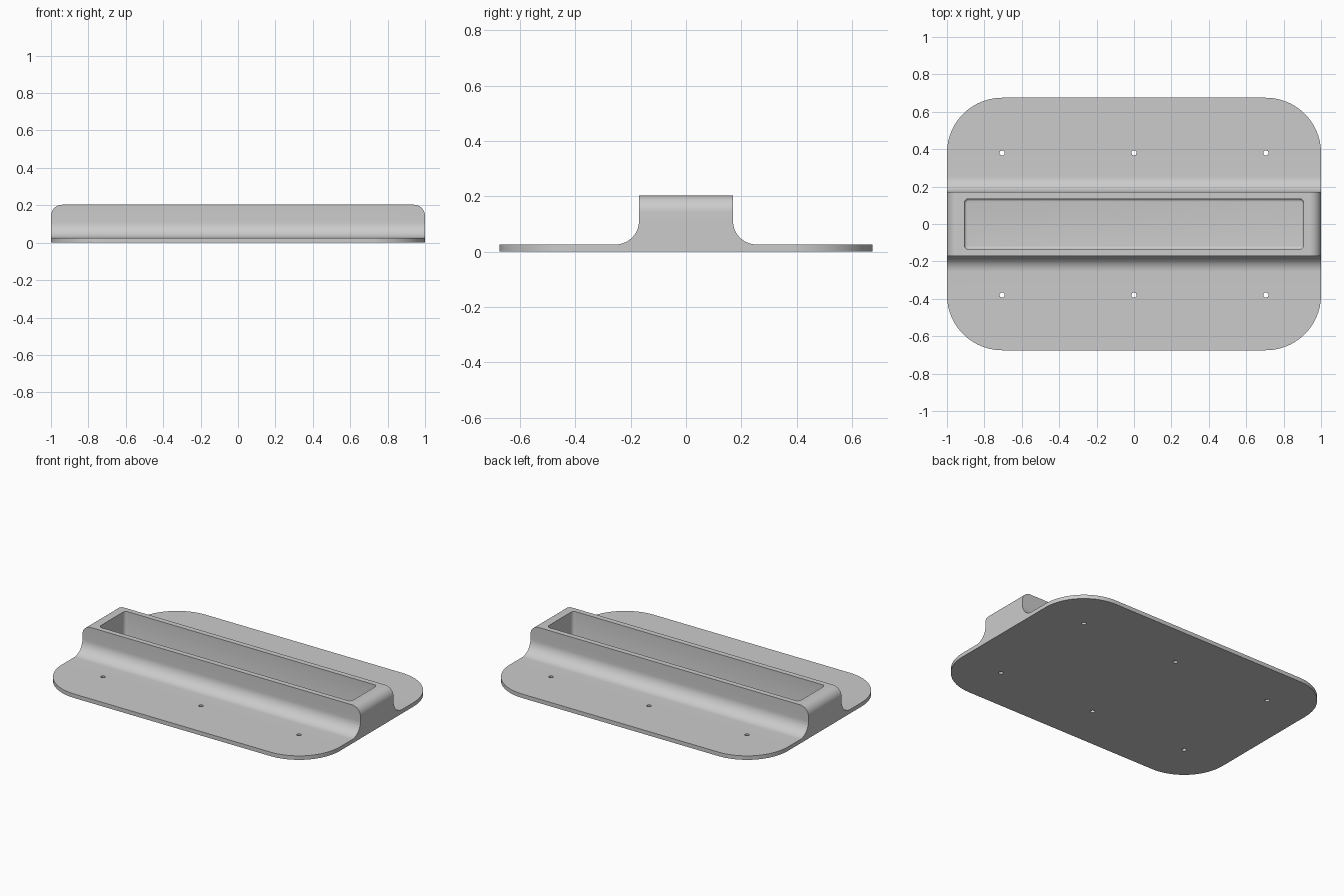
import bpy, bmesh, math
from mathutils import Matrix

if "Cube" in bpy.data.objects:
    bpy.data.objects.remove(bpy.data.objects["Cube"])

PLATE_Y, PLATE_Z = 0.675, 0.026
RIDGE_Y, RIDGE_Z = 0.17, 0.203
FILLET = 0.085

grey = bpy.data.materials.new("light grey")
grey.use_nodes = True
colour = (0.6, 0.6, 0.6, 1)
grey.diffuse_color = colour
grey.node_tree.nodes["Principled BSDF"].inputs["Base Color"].default_value = colour


def arc(cx, cy, r, start, end, steps):
    angles = [math.radians(start + (end - start) * i / steps) for i in range(steps + 1)]
    return [(cx + r * math.cos(a), cy + r * math.sin(a)) for a in angles]


def rounded_rect(hx, hy, r, steps):
    pts = []
    for sx, sy, a in ((1, 1, 0), (-1, 1, 90), (-1, -1, 180), (1, -1, 270)):
        pts += arc(sx * (hx - r), sy * (hy - r), r, a, a + 90, steps)
    return pts


def prism(name, outline, low, high, matrix=None, foot_bevel=0):
    """Extrude a flat outline from low to high along its normal."""
    bm = bmesh.new()
    base = bm.faces.new([bm.verts.new((x, y, low)) for x, y in outline])
    top = bmesh.ops.extrude_face_region(bm, geom=[base])["geom"]
    bmesh.ops.translate(bm, vec=(0, 0, high - low),
                        verts=[g for g in top if isinstance(g, bmesh.types.BMVert)])
    if foot_bevel:
        rim = [e for e in bm.edges if all(abs(v.co.z - low) < 1e-5 for v in e.verts)]
        bmesh.ops.bevel(bm, geom=rim, offset=foot_bevel, segments=4,
                        profile=0.5, affect='EDGES')
    if matrix:
        bm.transform(matrix)
    bmesh.ops.recalc_face_normals(bm, faces=bm.faces)
    mesh = bpy.data.meshes.new(name)
    bm.to_mesh(mesh)
    bm.free()
    mesh.materials.append(grey)
    ob = bpy.data.objects.new(name, mesh)
    bpy.context.collection.objects.link(ob)
    return ob


def cut(target, cutter, operation):
    cutter.hide_render = True
    mod = target.modifiers.new("cut", 'BOOLEAN')
    mod.operation, mod.solver, mod.object = operation, 'EXACT', cutter
    bpy.context.view_layer.objects.active = target
    bpy.ops.object.modifier_apply(modifier=mod.name)
    bpy.data.objects.remove(cutter)


# Plate and ridge share one cross-section, swept along x
half = [(PLATE_Y + 0.1, 0), (PLATE_Y + 0.1, PLATE_Z)]
half += arc(RIDGE_Y + FILLET, PLATE_Z + FILLET, FILLET, 270, 180, 14)
half += [(RIDGE_Y, RIDGE_Z)]
section = half + [(-y, z) for y, z in reversed(half)]
along_x = Matrix(((0, 0, 1, 0), (1, 0, 0, 0), (0, 1, 0, 0), (0, 0, 0, 1)))
holder = prism("slotted_base", section, -1.1, 1.1, along_x)

# Rounded plan outline of the plate
cut(holder, prism("plan_cutter", rounded_rect(1, PLATE_Y, 0.295, 20), -0.1, 0.5), 'INTERSECT')

# Rounded upper ends of the ridge
end_r = 0.06
ends = [(-1.05, -0.1), (1.05, -0.1), (1.05, 0.1), (1, RIDGE_Z - end_r)]
ends = [(-1, -0.1), (1, -0.1)] + arc(1 - end_r, RIDGE_Z - end_r, end_r, 0, 90, 10)
ends += arc(end_r - 1, RIDGE_Z - end_r, end_r, 90, 180, 10)
along_y = Matrix.Rotation(math.pi / 2, 4, 'X')
cut(holder, prism("end_cutter", ends, -1, 1, along_y), 'INTERSECT')

# Long pocket with a softened floor edge
cut(holder, prism("pocket_cutter", rounded_rect(0.907, 0.135, 0.022, 5),
                  PLATE_Z, 0.4, foot_bevel=0.015), 'DIFFERENCE')

# Screw holes through the plate
for x in (-0.705, 0, 0.705):
    for y in (-0.38, 0.38):
        cut(holder, prism("hole_cutter", arc(x, y, 0.014, 0, 337.5, 15), -0.1, 0.2), 'DIFFERENCE')

bpy.ops.object.select_all(action='DESELECT')
holder.select_set(True)
bpy.context.view_layer.objects.active = holder
bpy.ops.object.shade_smooth_by_angle(angle=math.radians(30))
